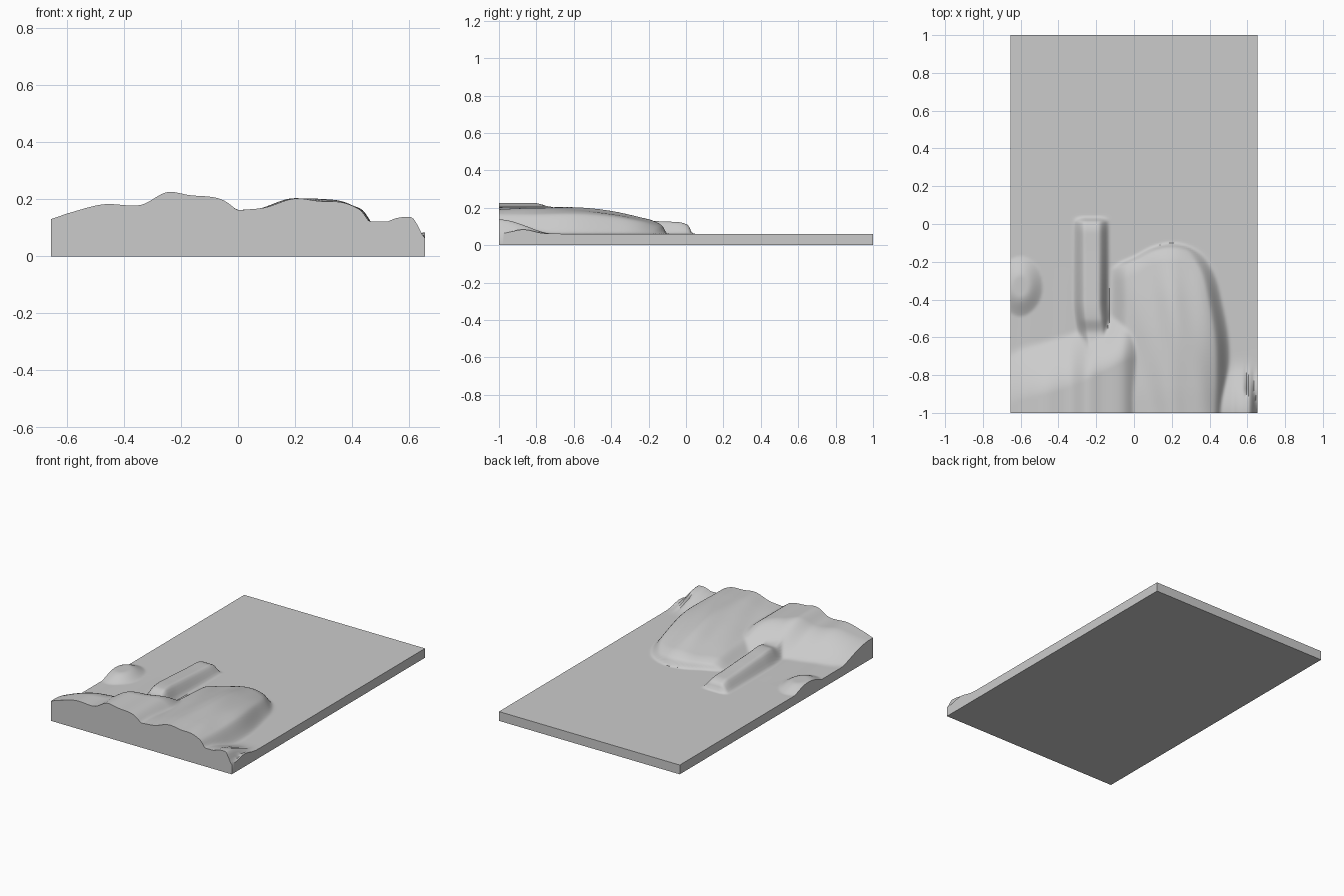
import bpy, bmesh, math

if "Cube" in bpy.data.objects:
    bpy.data.objects.remove(bpy.data.objects["Cube"])

BASE, HX, HY = 0.055, 0.655, 1.0


def step(a, b, v):
    """Smooth 0..1 ramp from a to b."""
    t = max(0.0, min(1.0, (v - a) / (b - a)))
    return t * t * (3 - 2 * t)


def dome(d, w):
    """Rounded edge: 0 at the outline, 1 at depth w inside it."""
    t = max(0.0, min(1.0, d / w))
    return step(0, 0.35, t) * math.sqrt(1 - (1 - t) ** 2)


def curve(pts, v):
    """Smooth curve through (position, value) points."""
    if v <= pts[0][0]:
        return pts[0][1]
    if v >= pts[-1][0]:
        return pts[-1][1]
    n = len(pts)
    slope = [(pts[min(i + 1, n - 1)][1] - pts[max(i - 1, 0)][1]) /
             (pts[min(i + 1, n - 1)][0] - pts[max(i - 1, 0)][0]) for i in range(n)]
    i = max(k for k in range(n - 1) if pts[k][0] <= v)
    (x0, y0), (x1, y1) = pts[i], pts[i + 1]
    h = x1 - x0
    t = (v - x0) / h
    return ((2 * t**3 - 3 * t**2 + 1) * y0 + (t**3 - 2 * t**2 + t) * h * slope[i]
            + (3 * t**2 - 2 * t**3) * y1 + (t**3 - t**2) * h * slope[i + 1])


def bump(x, y, cx, cy, rx, ry):
    return math.exp(-((x - cx) / rx) ** 2 - ((y - cy) / ry) ** 2)


def smax(a, b, k=0.012):
    """Maximum with a soft crease."""
    h = max(k - abs(a - b), 0) / k
    return max(a, b) + h * h * k / 4


FRONT = [(-0.655, 0.13), (-0.58, 0.155), (-0.47, 0.182), (-0.34, 0.18), (-0.25, 0.224),
         (-0.17, 0.214), (-0.06, 0.2), (0.01, 0.15), (0.1, 0.07), (0.16, 0.055)]
LEFT_BACK = [(-0.655, -0.66), (-0.58, -0.63), (-0.45, -0.60), (-0.3, -0.55),
             (-0.15, -0.48), (0.0, -0.42), (0.15, -0.5)]
MOUND_TOP = [(-1, 0.2), (-0.85, 0.203), (-0.6, 0.2), (-0.4, 0.18), (-0.2, 0.142), (-0.08, 0.12)]
MOUND_BACK = [(-0.15, -0.22), (0, -0.16), (0.1, -0.11), (0.2, -0.09), (0.3, -0.11),
              (0.4, -0.17), (0.48, -0.3), (0.55, -0.5)]
MOUND_RIGHT = [(-1, 0.525), (-0.8, 0.53), (-0.6, 0.525), (-0.4, 0.49), (-0.25, 0.45), (-0.1, 0.36)]
FINGER_TOP = [(-0.7, 0.165), (-0.58, 0.125), (-0.5, 0.145), (-0.35, 0.14), (-0.15, 0.128), (-0.05, 0.124)]


def left_mound(x, y):
    back = curve(LEFT_BACK, x)
    fall = step(back, back - 0.3, y) ** 0.7
    return (curve(FRONT, x) - BASE) * fall


def right_mound(x, y):
    right = dome(curve(MOUND_RIGHT, y) - x, 0.29)
    left = 0.55 * step(-0.15, -0.03, x) + 0.45 * step(-0.05, 0.24, x)
    left += (1 - left) * 0.25 * step(-0.6, -0.95, y) * step(-0.1, 0.0, x)
    back = dome(curve(MOUND_BACK, x) - y, 0.11)
    folds = 0.005 * math.sin(34 * x + 5 * y) * math.sin(6 * y + 1) * right * back
    return ((curve(MOUND_TOP, y) - BASE) * left * right + folds) * back


def finger(x, y):
    across = step(0.105, 0.035, abs(x + 0.225 - 0.03 * step(-0.4, -0.7, y)))
    tip = dome(0.045 - y, 0.1)
    return (curve(FINGER_TOP, y) - BASE) * across * tip * step(-0.95, -0.65, y)


def corner_ridge(x, y):
    fade = step(-0.68, -1.0, y)
    drop = step(0.665, 0.605, x + 0.03 * step(-0.97, -0.87, y) * (x < 0.6))
    ridge = 0.082 * fade * step(0.38, 0.58, x) * drop
    edge = 0.028 * bump(x, y, 0.655, -0.87, 0.06, 0.09)
    return max(ridge, 0.066 * fade * step(0.35, 0.45, x) * step(0.63, 0.56, x), edge)


def small_bump(x, y):
    r = math.hypot((x + 0.6) / 0.14, (y + 0.33) / 0.19)
    return 0.045 * step(1.0, 0.25, r)


def height(x, y):
    h = smax(left_mound(x, y), right_mound(x, y))
    h = smax(h, finger(x, y))
    h = smax(h, corner_ridge(x, y))
    h = max(h, small_bump(x, y))
    # faint raised ring behind the right mound
    r = math.hypot(x - 0.26, y + 0.04)
    h = max(h, 0.004 * math.exp(-((r - 0.12) / 0.02) ** 2) * step(-0.12, 0.0, y))
    return BASE + max(h, 0)


# Relief panel: sculpted top surface, straight walls and flat underside
bm = bmesh.new()
bmesh.ops.create_grid(bm, x_segments=132, y_segments=200, size=1)
for v in bm.verts:
    v.co.x *= HX
    v.co.y *= HY
    v.co.z = height(v.co.x, v.co.y)
rim = [e for e in bm.edges if e.is_boundary]
walls = bmesh.ops.extrude_edge_only(bm, edges=rim)["geom"]
for v in walls:
    if isinstance(v, bmesh.types.BMVert):
        v.co.z = 0
bmesh.ops.contextual_create(bm, geom=[e for e in walls if isinstance(e, bmesh.types.BMEdge)
                                      and e.is_boundary])
bmesh.ops.recalc_face_normals(bm, faces=bm.faces)
mesh = bpy.data.meshes.new("relief_panel")
bm.to_mesh(mesh)
bm.free()
panel = bpy.data.objects.new("relief_panel", mesh)
bpy.context.collection.objects.link(panel)

grey = bpy.data.materials.new("light grey")
grey.diffuse_color = (0.6, 0.6, 0.6, 1)
grey.use_nodes = True
grey.node_tree.nodes["Principled BSDF"].inputs["Base Color"].default_value = grey.diffuse_color
mesh.materials.append(grey)

bpy.context.view_layer.objects.active = panel
panel.select_set(True)
bpy.ops.object.shade_smooth_by_angle(angle=math.radians(40))
